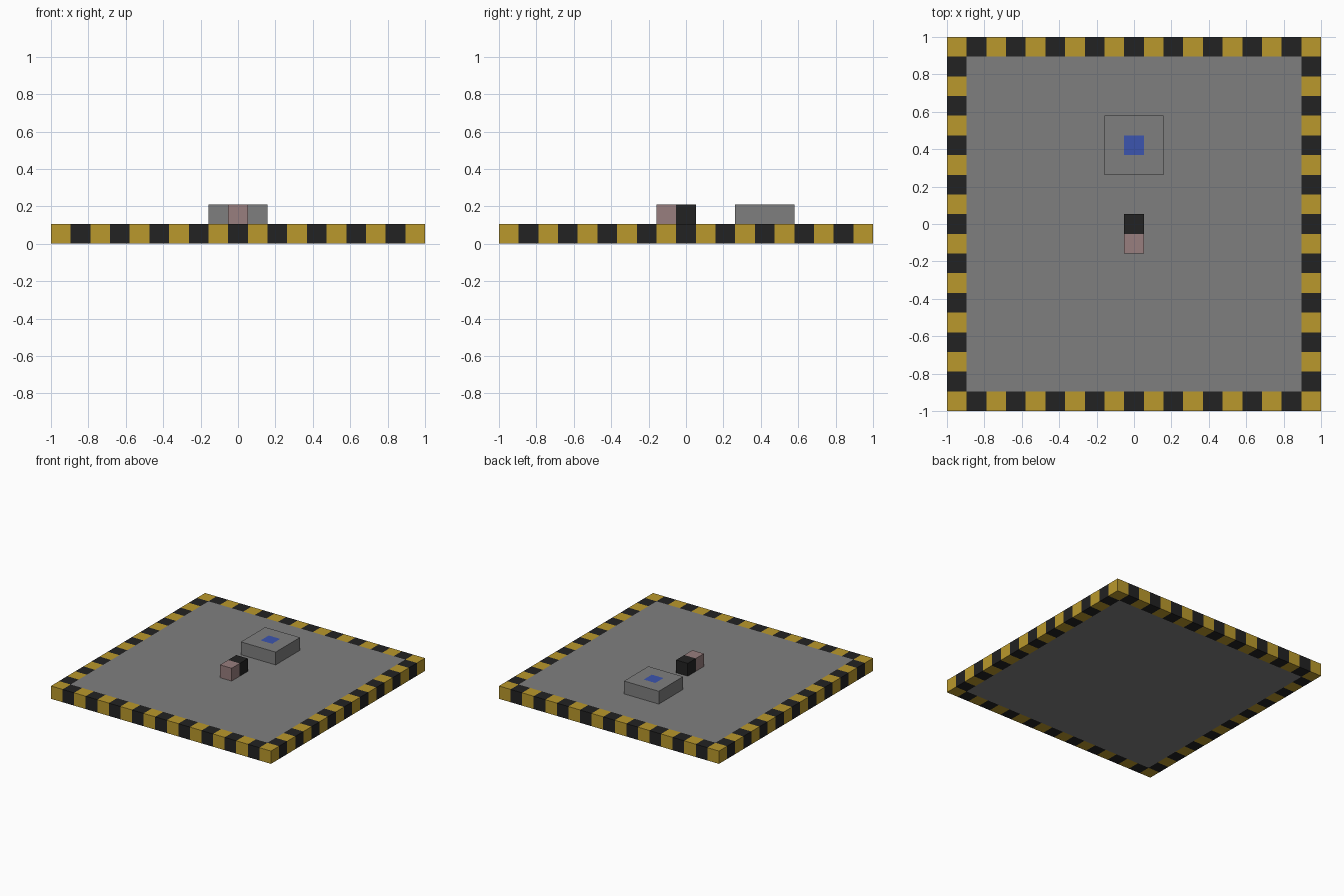
import bpy
import bmesh
from math import floor
from mathutils import Vector

default = bpy.data.objects.get("Cube")
if default:
    bpy.data.objects.remove(default)

CELLS = 19
CELL = 2 / CELLS
LAST = CELLS - 1
MID = CELLS // 2


def material(name, rgb):
    mat = bpy.data.materials.new(name)
    mat.use_nodes = True
    mat.diffuse_color = (*rgb, 1)
    mat.node_tree.nodes["Principled BSDF"].inputs["Base Color"].default_value = (*rgb, 1)
    return mat


yellow = material("hazard yellow", (0.49, 0.315, 0.025))
black = material("black", (0.016, 0.016, 0.016))
grey = material("grey", (0.212, 0.212, 0.212))
pink = material("dusty pink", (0.314, 0.209, 0.209))
blue = material("blue", (0.045, 0.09, 0.43))


def block(name, i, j, nx, ny, layer, mats, rule=None):
    """Box covering nx by ny cells from cell (i, j); a rule cuts and colours it by cell."""
    bm = bmesh.new()
    bmesh.ops.create_cube(bm, size=1)
    low = Vector((i * CELL - 1, j * CELL - 1, layer * CELL))
    size = Vector((nx, ny, 1)) * CELL
    for v in bm.verts:
        v.co = low + size * 0.5 + Vector(a * b for a, b in zip(v.co, size))
    if rule:
        for axis, count in ((0, nx), (1, ny)):
            normal = Vector((axis == 0, axis == 1, 0))
            for k in range(1, count):
                geom = bm.verts[:] + bm.edges[:] + bm.faces[:]
                bmesh.ops.bisect_plane(bm, geom=geom, plane_co=low + normal * k * CELL,
                                       plane_no=normal)
        bm.normal_update()
        for f in bm.faces:
            p = f.calc_center_median() - f.normal * CELL / 2
            f.material_index = rule(floor((p.x + 1) / CELL), floor((p.y + 1) / CELL), f.normal)
    mesh = bpy.data.meshes.new(name)
    bm.to_mesh(mesh)
    bm.free()
    for mat in mats:
        mesh.materials.append(mat)
    obj = bpy.data.objects.new(name, mesh)
    bpy.context.collection.objects.link(obj)


def stripes(i, j, normal):
    return (i + j) % 2


def button(i, j, normal):
    return int(i == MID and j == MID + 4 and normal.z > 0.5)


# Floor and striped rim
block("floor", 1, 1, CELLS - 2, CELLS - 2, 0, [grey])
for name, j in (("front_rim", 0), ("back_rim", LAST)):
    block(name, 0, j, CELLS, 1, 0, [yellow, black], stripes)
for name, i in (("right_rim", 0), ("left_rim", LAST)):
    block(name, i, 1, 1, CELLS - 2, 0, [yellow, black], stripes)

# Raised blocks on the floor
block("pedestal", MID - 1, MID + 3, 3, 3, 1, [grey, blue], button)
block("black_block", MID, MID, 1, 1, 1, [black])
block("pink_block", MID, MID - 1, 1, 1, 1, [pink])
